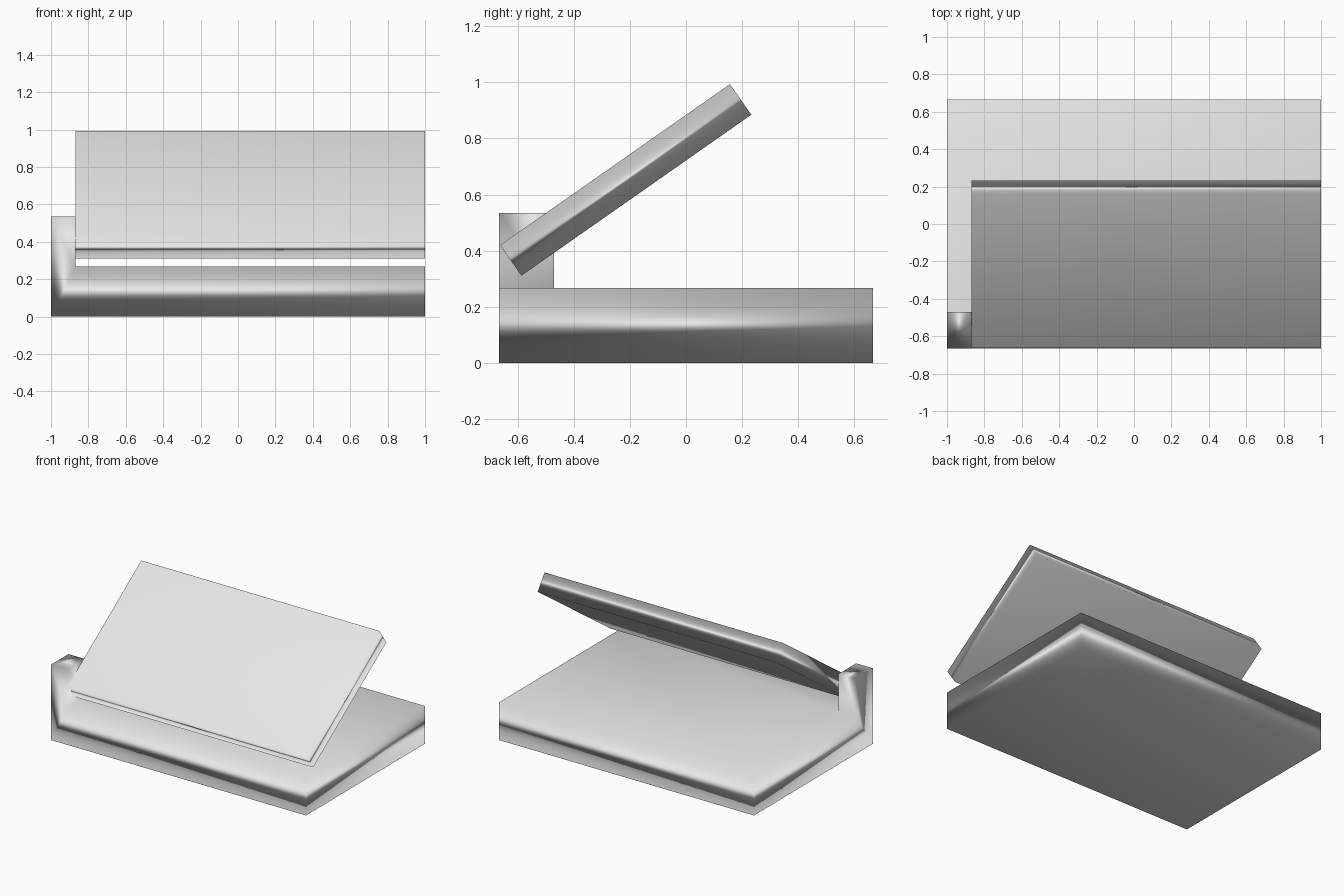
import bpy
import bmesh
from math import radians
from mathutils import Matrix, Vector

if "Cube" in bpy.data.objects:
    bpy.data.objects.remove(bpy.data.objects["Cube"], do_unlink=True)

grey = bpy.data.materials.new("light_grey")
grey.use_nodes = True
colour = (0.8, 0.8, 0.8, 1)
grey.diffuse_color = colour
grey.node_tree.nodes["Principled BSDF"].inputs["Base Color"].default_value = colour


def box(size, centre):
    bm = bmesh.new()
    bmesh.ops.create_cube(bm, size=1)
    bmesh.ops.scale(bm, vec=size, verts=bm.verts)
    bmesh.ops.translate(bm, vec=centre, verts=bm.verts)
    return bm


def finish(bm, name):
    """Turn the bmesh into a smooth object whose large faces lead the normals."""
    bmesh.ops.recalc_face_normals(bm, faces=bm.faces)
    mesh = bpy.data.meshes.new(name)
    bm.to_mesh(mesh)
    bm.free()
    mesh.materials.append(grey)
    for poly in mesh.polygons:
        poly.use_smooth = True
    obj = bpy.data.objects.new(name, mesh)
    bpy.context.scene.collection.objects.link(obj)
    mod = obj.modifiers.new("area_normals", 'WEIGHTED_NORMAL')
    mod.mode = 'FACE_AREA'
    return obj


# Base slab with the hinge post raised from its front corner
height = 0.267
post_x, post_y = -0.868, -0.47
base = box((2, 1.333, height), (0, 0, height / 2))
for point, normal in (((post_x, 0, 0), (1, 0, 0)), ((0, post_y, 0), (0, 1, 0))):
    bmesh.ops.bisect_plane(base, geom=base.verts[:] + base.edges[:] + base.faces[:],
                           plane_co=point, plane_no=normal)
corner = [f for f in base.faces if f.normal.z > 0.9
          and f.calc_center_median().x < post_x
          and f.calc_center_median().y < post_y]
raised = bmesh.ops.extrude_discrete_faces(base, faces=corner)["faces"]
bmesh.ops.translate(base, vec=(0, 0, height),
                    verts=list({v for f in raised for v in f.verts}))
bmesh.ops.recalc_face_normals(base, faces=base.faces)
bmesh.ops.dissolve_limit(base, angle_limit=radians(1),
                         verts=base.verts[:], edges=base.edges[:])
finish(base, "base_with_post")

# Tilted lid beside the post
lid = box((1 - post_x, 1, 0.133), (0, 0, 0))
centre = Vector(((1 + post_x) / 2, -0.215, 0.652))
bmesh.ops.transform(lid, verts=lid.verts,
                    matrix=Matrix.Translation(centre) @ Matrix.Rotation(radians(35), 4, 'X'))
finish(lid, "tilted_lid")
